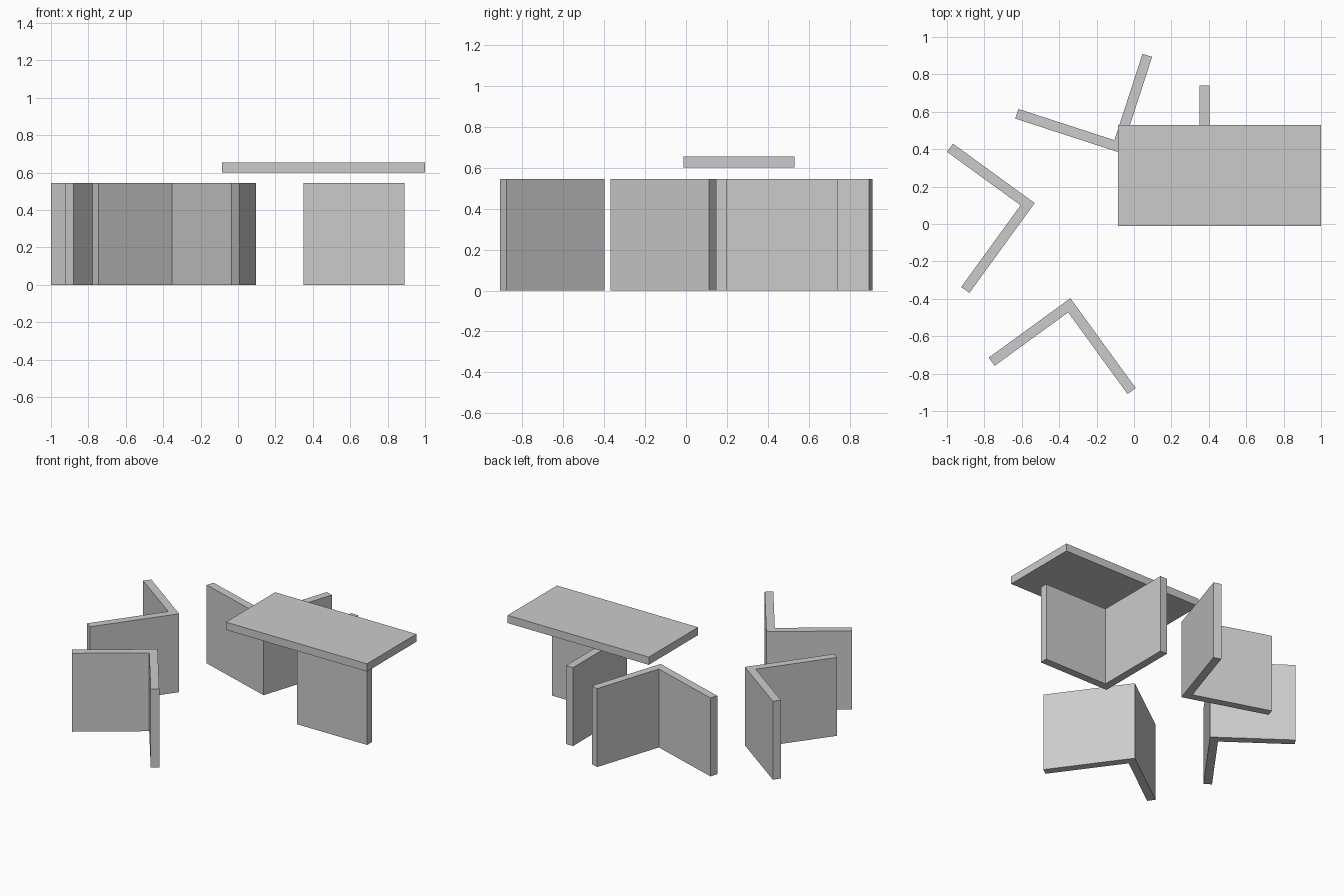
import bpy, bmesh
from math import radians
from mathutils import Matrix

if "Cube" in bpy.data.objects:
    bpy.data.objects.remove(bpy.data.objects["Cube"])

grey = bpy.data.materials.new("plain_grey")
grey.use_nodes = True
colour = (0.6, 0.6, 0.6, 1)
grey.diffuse_color = colour
grey.node_tree.nodes["Principled BSDF"].inputs["Base Color"].default_value = colour

ARM, THICK, HEIGHT = 0.54, 0.054, 0.545


def extrude_profile(name, points, z, height):
    """Extrude a flat outline upwards into a solid slab."""
    bm = bmesh.new()
    face = bm.faces.new([bm.verts.new((x, y, 0)) for x, y in points])
    result = bmesh.ops.extrude_face_region(bm, geom=[face])
    top = [v for v in result["geom"] if isinstance(v, bmesh.types.BMVert)]
    bmesh.ops.translate(bm, verts=top, vec=(0, 0, height))
    bmesh.ops.recalc_face_normals(bm, faces=bm.faces[:])
    mesh = bpy.data.meshes.new(name)
    bm.to_mesh(mesh)
    bm.free()
    mesh.materials.append(grey)
    obj = bpy.data.objects.new(name, mesh)
    obj.location.z = z
    bpy.context.collection.objects.link(obj)
    return obj


# Angled screens: the second arm starts behind the first, so it reaches further
LONG = ARM + THICK
outline = [(0, 0), (ARM, 0), (ARM, THICK), (THICK, THICK), (THICK, LONG), (0, LONG)]
screens = {
    "corner_screen_under_top": (0.35, 0.147, 0),
    "corner_screen_back": (-0.07, 0.38, 72),
    "corner_screen_right": (-0.531, 0.112, 144),
    "corner_screen_front": (-0.34, -0.397, 216),
}
for name, (x, y, turn) in screens.items():
    screen = extrude_profile(name, outline, 0, HEIGHT)
    screen.matrix_world = Matrix.Translation((x, y, 0)) @ Matrix.Rotation(radians(turn), 4, "Z")

# Floating table top
left, right, front, back = -0.085, 1.0, -0.012, 0.53
extrude_profile("table_top", [(left, front), (right, front), (right, back), (left, back)], 0.6, THICK)
